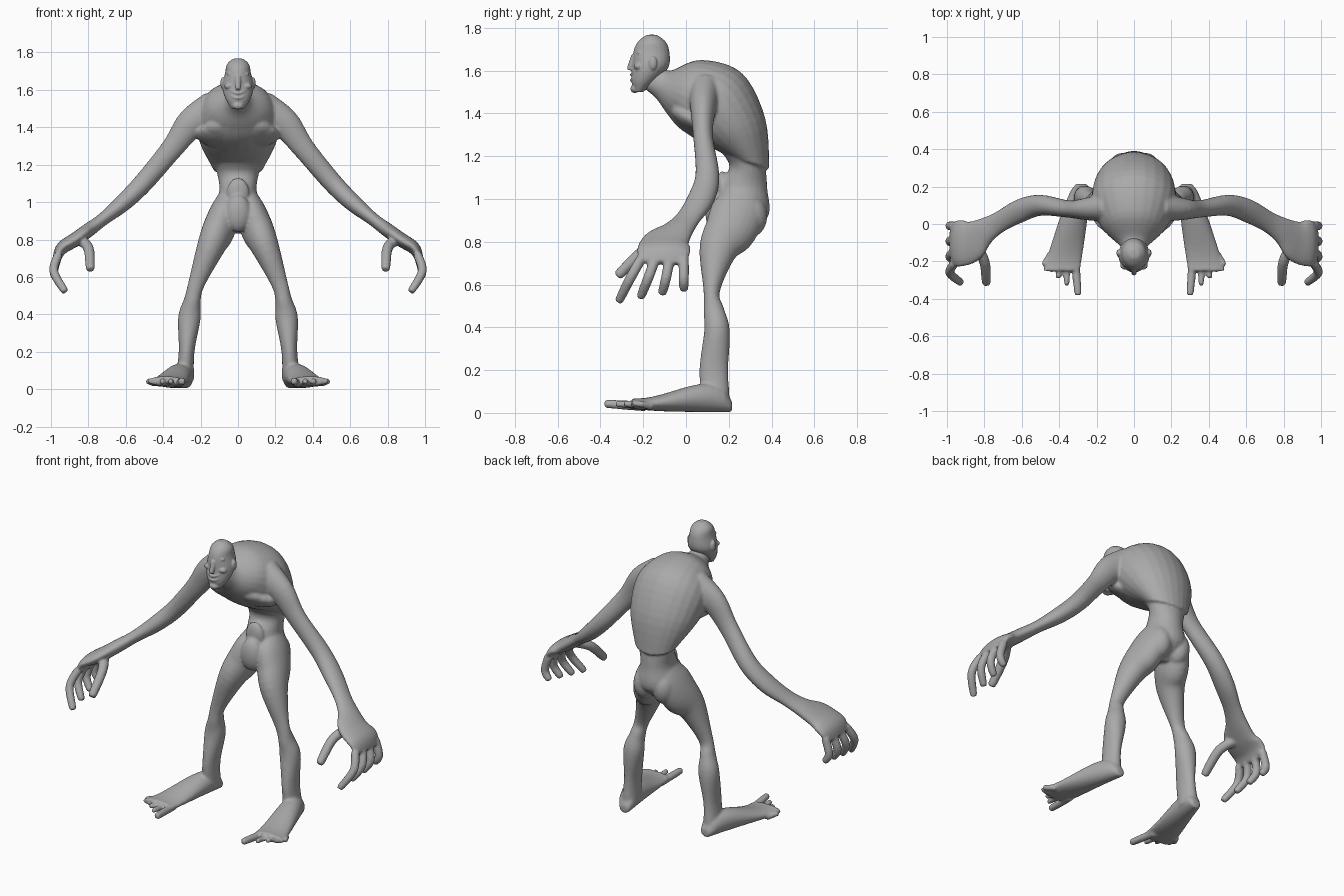
import bpy, bmesh, math
from mathutils import Vector, Matrix

default_cube = bpy.data.objects.get("Cube")
if default_cube:
    bpy.data.objects.remove(default_cube, do_unlink=True)

GREY = (0.4, 0.4, 0.4, 1)
skin = bpy.data.materials.new("grey_skin")
skin.use_nodes = True
skin.diffuse_color = GREY
skin.node_tree.nodes["Principled BSDF"].inputs["Base Color"].default_value = GREY

SIDES = {"left": 1, "right": -1}
ACROSS, DEPTH, UP = Vector((1, 0, 0)), Vector((0, 1, 0)), Vector((0, 0, 1))


def spline(rows, steps=5):
    """Smoothly interpolate section tuples with cubic Hermite segments."""
    rows = [Vector(row) for row in rows]
    last = len(rows) - 1
    slopes = [(rows[min(i + 1, last)] - rows[max(i - 1, 0)]) / 2 for i in range(last + 1)]
    result = []
    for i in range(last):
        start, end = rows[i], rows[i + 1]
        for k in range(steps):
            t = k / steps
            ease = t * t * (3 - 2 * t)
            result.append(start.lerp(end, ease) + slopes[i] * (t * (1 - t) ** 2)
                          - slopes[i + 1] * (t * t * (1 - t)))
    return result + [rows[last]]


def bridge_rings(bm, rings, count=24):
    """Join elliptical rings (centre, half axis, half axis) and cap the ends."""
    angles = [math.tau * k / count for k in range(count)]
    loops = [[bm.verts.new(centre + u * math.cos(a) + v * math.sin(a)) for a in angles]
             for centre, u, v in rings]
    for lower, upper in zip(loops, loops[1:]):
        for k in range(count):
            bm.faces.new((lower[k - 1], lower[k], upper[k], upper[k - 1]))
    bm.faces.new(loops[0])
    bm.faces.new(loops[-1])


def section(front, back, half_width):
    """A trunk section through a front point and a back point, each (y, z)."""
    return (*front, *back, half_width)


def trunk(bm, *sections):
    rings = []
    for front_y, front_z, back_y, back_z, half_width in spline(sections):
        front, back = Vector((0, front_y, front_z)), Vector((0, back_y, back_z))
        rings.append(((front + back) / 2, ACROSS * half_width, (back - front) / 2))
    bridge_rings(bm, rings)


def joint(x, y, z, radius, flat=1):
    """A limb section; flat scales the radius across the wide axis."""
    return (x, y, z, radius, radius * flat)


def limb(bm, joints, wide_axis, side):
    rows = spline(joints)
    points = [Vector(row[:3]) for row in rows]
    mirror = Matrix.Diagonal((side, 1, 1))
    rings = []
    for i, (row, point) in enumerate(zip(rows, points)):
        tangent = (points[min(i + 1, len(points) - 1)] - points[max(i - 1, 0)]).normalized()
        u = (wide_axis - tangent * wide_axis.dot(tangent)).normalized()
        v = tangent.cross(u)
        rings.append((mirror @ point, mirror @ u * row[3], mirror @ v * row[4]))
    bridge_rings(bm, rings)


def digit(bm, points, radius, wide_axis, side):
    """A finger or toe that tapers to a rounded tip."""
    before, end = Vector(points[-2]), Vector(points[-1])
    tip = end + (end - before).normalized() * radius / 2
    joints = [joint(*point, radius) for point in points[:-1]]
    joints += [joint(*end, radius * .85), joint(*tip, radius * .4)]
    limb(bm, joints, wide_axis, side)


def lump(bm, centre, size, tilt=0.0):
    """An ellipsoid muscle or feature."""
    place = Matrix.Translation(centre) @ Matrix.Rotation(tilt, 4, 'X')
    bmesh.ops.create_uvsphere(bm, u_segments=24, v_segments=12, radius=1,
                              matrix=place @ Matrix.Diagonal((*size, 1)))


def finish(name, bm, voxel, relaxing):
    """Fuse the overlapping volumes into one smooth surface."""
    bmesh.ops.recalc_face_normals(bm, faces=bm.faces[:])
    mesh = bpy.data.meshes.new(name)
    bm.to_mesh(mesh)
    bm.free()
    mesh.materials.append(skin)
    obj = bpy.data.objects.new(name, mesh)
    bpy.context.collection.objects.link(obj)
    fuse = obj.modifiers.new("fuse", 'REMESH')
    fuse.mode = 'VOXEL'
    fuse.voxel_size = voxel
    fuse.use_smooth_shade = True
    relax = obj.modifiers.new("relax", 'SMOOTH')
    relax.iterations = relaxing


body = bmesh.new()

# Neck and hunched ribcage, ending in a slanted lower rim
trunk(body,
      section(front=(-.2, 1.52), back=(-.1, 1.62), half_width=.05),
      section(front=(-.14, 1.47), back=(-.07, 1.6), half_width=.08),
      section(front=(-.09, 1.4), back=(.07, 1.65), half_width=.17),
      section(front=(-.03, 1.33), back=(.26, 1.59), half_width=.225),
      section(front=(.08, 1.26), back=(.37, 1.38), half_width=.205),
      section(front=(.2, 1.2), back=(.39, 1.14), half_width=.13))

# Broad chest shelf
lump(body, centre=(0, .05, 1.36), size=(.225, .14, .06), tilt=-.5)

# Sunken belly, waist and hips
trunk(body,
      section(front=(.06, 1.32), back=(.34, 1.32), half_width=.16),
      section(front=(.2, 1.17), back=(.37, 1.16), half_width=.115),
      section(front=(.16, 1.07), back=(.38, 1.05), half_width=.1),
      section(front=(.13, .95), back=(.385, .92), half_width=.13),
      section(front=(.17, .86), back=(.28, .83), half_width=.07))

# Groin bulge and the flap above it
lump(body, centre=(0, .14, .94), size=(.07, .05, .1))
lump(body, centre=(0, .17, 1.05), size=(.06, .03, .08))

for side in SIDES.values():
    # Chest muscle and buttock
    lump(body, centre=(side * .08, .02, 1.38), size=(.11, .1, .05), tilt=-.5)
    lump(body, centre=(side * .065, .3, .92), size=(.07, .08, .1))

    # Arm, from shoulder through elbow and wrist to a broad palm
    limb(body, [joint(.13, .09, 1.49, .08, flat=1.3), joint(.25, .08, 1.42, .06, flat=1.35),
                joint(.35, .08, 1.29, .046, flat=1.3), joint(.5, .1, 1.11, .056, flat=.95),
                joint(.61, .07, 1, .063, flat=.75), joint(.72, .01, .91, .058, flat=.6),
                joint(.8, -.04, .85, .075, flat=.5), joint(.87, -.09, .8, .115, flat=.33),
                joint(.94, -.105, .755, .125, flat=.27), joint(.97, -.11, .7, .11, flat=.2)],
         DEPTH, side)

    # Thumb, then four fingers fanned from front to back
    digit(body, [(.85, -.11, .8), (.8, -.2, .755), (.79, -.31, .65)], .028, ACROSS, side)
    for finger in range(4):
        back = finger / 3
        front = 1 - back
        y = -.2 * front - .01
        digit(body, [(.96, y, .72), (.985, y - .05 * front, .63),
                     (.93 + .03 * back, y - .1 * front, .53 + .05 * back)], .024, DEPTH, side)

    # Leg, from hip through knee and calf to ankle
    limb(body, [joint(.05, .27, 1.05, .045, flat=1.5), joint(.07, .25, .96, .075, flat=1.6),
                joint(.1, .21, .86, .087, flat=1.4), joint(.145, .15, .76, .075, flat=1.2),
                joint(.22, .12, .57, .045, flat=.85), joint(.243, .13, .48, .044, flat=1.1),
                joint(.26, .145, .38, .06), joint(.275, .13, .2, .042, flat=1.6),
                joint(.285, .14, .05, .05, flat=1.3)], ACROSS, side)

    # Foot: wedge-shaped sole resting on the ground, narrow at the heel
    heel, ball = Vector((.28, .215, 0)), Vector((.388, -.25, 0))
    mirror = Matrix.Diagonal((side, 1, 1))
    rings = []
    for step in range(15):
        t = step / 14
        height = .05 + .32 * t ** .6 * (1 - t) ** 1.8
        width = .03 + .07 * t ** .5
        centre = heel.lerp(ball, t) + UP * (height / 2 + .004 + .015 * t ** 4)
        rings.append((mirror @ centre, ACROSS * width, UP * height / 2))
    bridge_rings(body, rings)

    # Toes, fanned from the big toe outwards
    for toe in range(5):
        t = (toe / 4) ** .8
        root, tip = (.315 + .13 * t, -.19 + .03 * t, .03), (.3 + .18 * t, -.365 + .15 * t, .042)
        digit(body, [root, tip], .018 if toe else .023, ACROSS, side)

finish("body", body, voxel=.008, relaxing=4)

# Head: jaw, cheeks, skull and crown
head = bmesh.new()
trunk(head,
      section(front=(-.24, 1.5), back=(-.2, 1.5), half_width=.035),
      section(front=(-.255, 1.55), back=(-.13, 1.56), half_width=.068),
      section(front=(-.25, 1.62), back=(-.08, 1.62), half_width=.084),
      section(front=(-.245, 1.69), back=(-.078, 1.69), half_width=.069),
      section(front=(-.225, 1.735), back=(-.095, 1.735), half_width=.06),
      section(front=(-.19, 1.763), back=(-.13, 1.763), half_width=.032),
      section(front=(-.17, 1.768), back=(-.15, 1.768), half_width=.01))

# Nose and chin
digit(head, [(0, -.24, 1.67), (0, -.262, 1.61)], .016, ACROSS, 1)
lump(head, centre=(0, -.24, 1.515), size=(.03, .02, .02))

for side in SIDES.values():
    # Brow, eye, cheek and ear
    digit(head, [(0, -.243, 1.67), (.05, -.217, 1.685)], .01, UP, side)
    lump(head, centre=(side * .03, -.226, 1.65), size=(.013, .013, .007))
    lump(head, centre=(side * .046, -.222, 1.62), size=(.028, .022, .018))
    lump(head, centre=(side * .082, -.155, 1.635), size=(.012, .02, .032))
    # Grinning lips, meeting at the raised corner
    for middle in (1.555, 1.58):
        digit(head, [(0, -.257, middle), (.03, -.245, middle + .01), (.06, -.217, 1.607)],
              .006, UP, side)

finish("head", head, voxel=.0045, relaxing=2)
